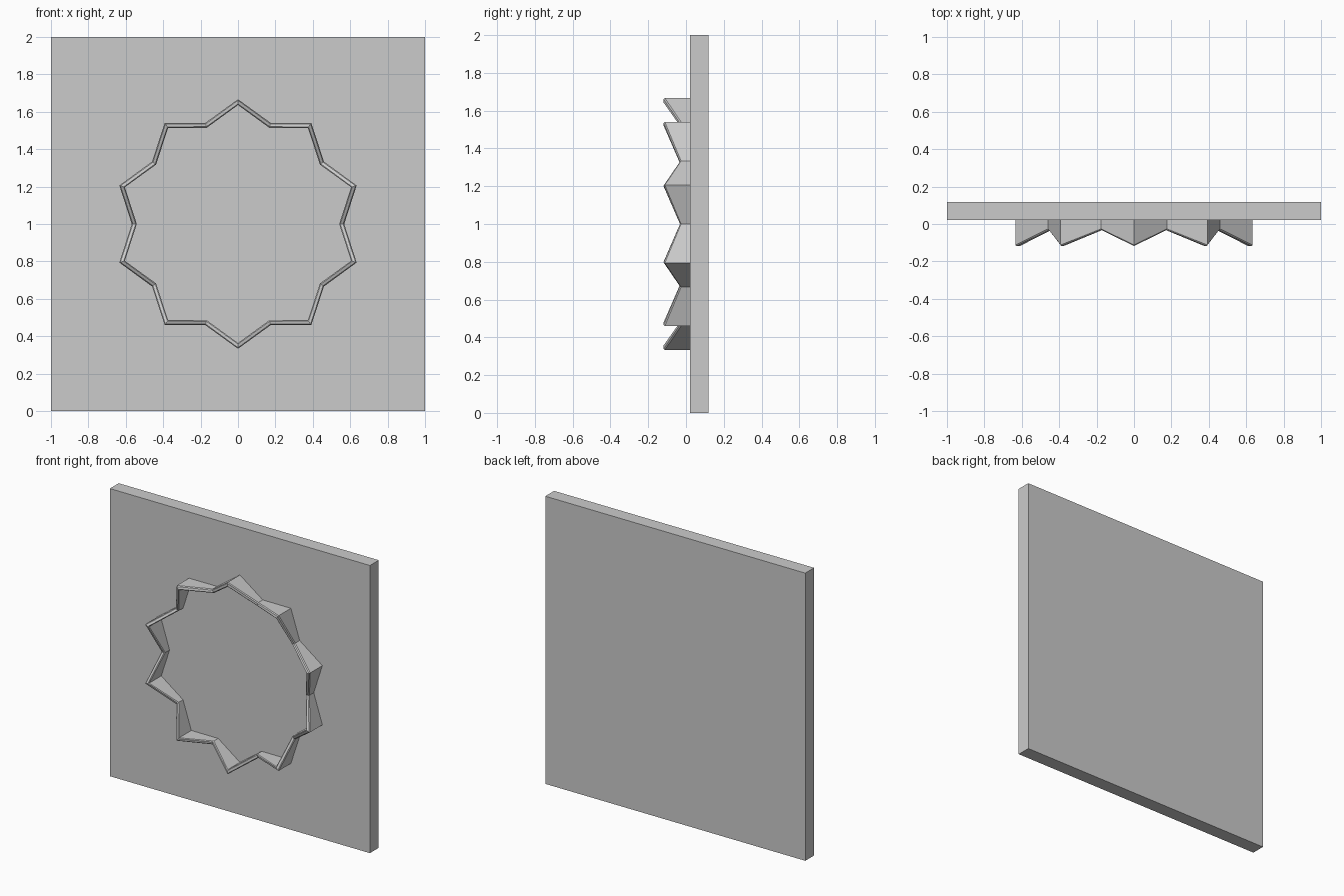
import bpy, bmesh
from math import sin, cos, pi

if "Cube" in bpy.data.objects:
    bpy.data.objects.remove(bpy.data.objects["Cube"])

FRONT, FACE, BACK = -0.118, 0.021, 0.118   # tip, plate face and plate back in y
VALLEY = -0.032
POINTS = 10


def finish(name, bm):
    bmesh.ops.recalc_face_normals(bm, faces=bm.faces)
    mesh = bpy.data.meshes.new(name)
    bm.to_mesh(mesh)
    bm.free()
    obj = bpy.data.objects.new(name, mesh)
    bpy.context.collection.objects.link(obj)
    return obj


# Square backing plate
bm = bmesh.new()
bmesh.ops.create_cube(bm, size=1)
for v in bm.verts:
    v.co = (v.co.x * 2, (FACE + BACK) / 2 + v.co.y * (BACK - FACE), 1 + v.co.z * 2)
finish("backing_plate", bm)

# Star-shaped raised wall: tips stand forward, valleys sit back, front rim chamfered
bm = bmesh.new()
c = 0.006
loops = []
for i in range(2 * POINTS):
    tip = i % 2 == 0
    ro, ri = (0.667, 0.636) if tip else (0.568, 0.541)
    y = FRONT if tip else VALLEY
    a = pi / 2 + i * pi / POINTS
    section = [(ro, FACE), (ro, y + c), (ro - c, y), (ri + c, y), (ri, y + c), (ri, FACE)]
    loops.append([bm.verts.new((r * cos(a), d, 1 + r * sin(a))) for r, d in section])
for i, a in enumerate(loops):
    b = loops[(i + 1) % len(loops)]
    for j in range(6):
        k = (j + 1) % 6
        bm.faces.new((a[j], a[k], b[k], b[j]))
finish("star_wall", bm)
